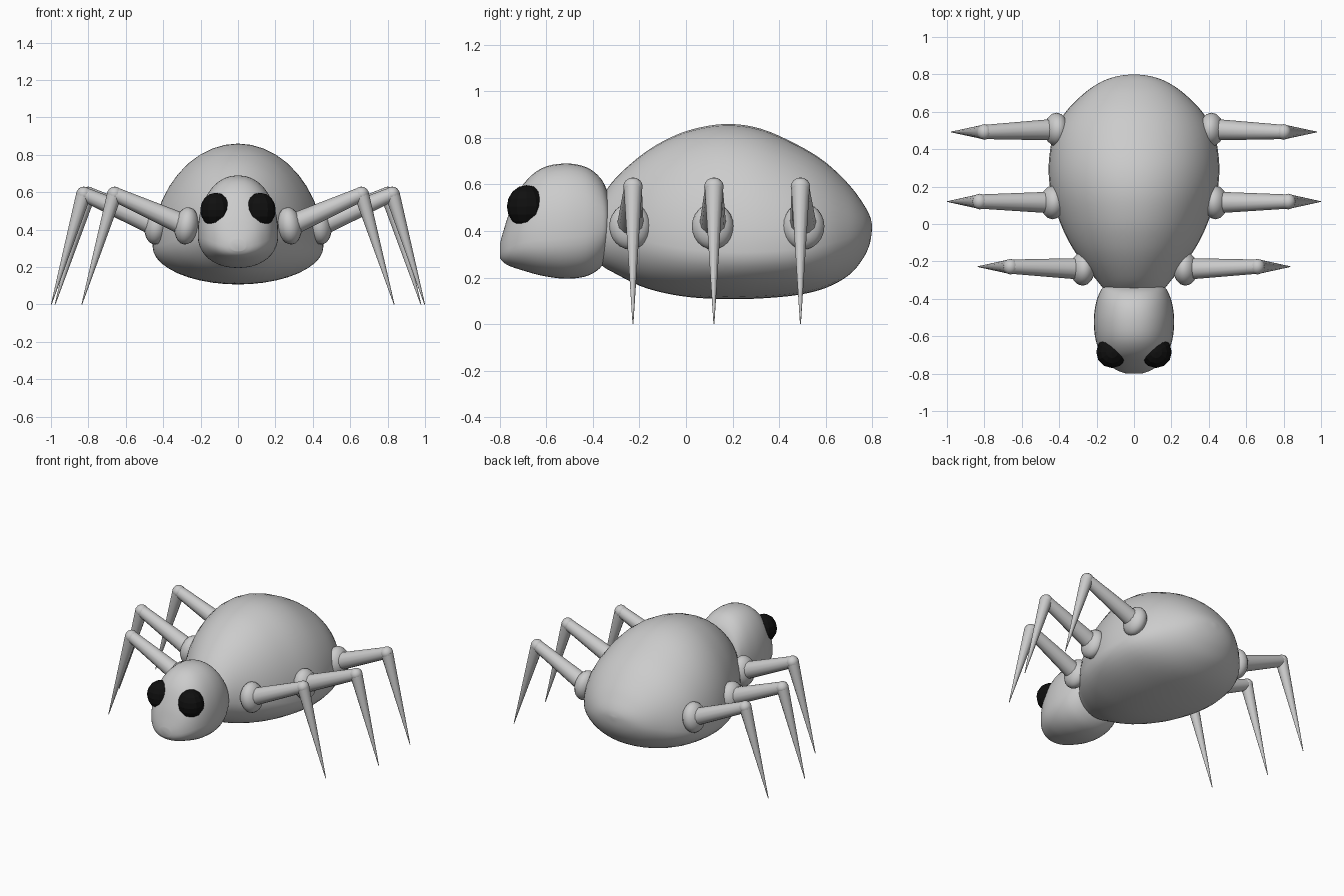
import bpy, bmesh, math
from mathutils import Vector

if "Cube" in bpy.data.objects:
    bpy.data.objects.remove(bpy.data.objects["Cube"])


def finish(name, bm, smooth=True):
    bmesh.ops.recalc_face_normals(bm, faces=bm.faces[:])
    me = bpy.data.meshes.new(name)
    bm.to_mesh(me)
    bm.free()
    for p in me.polygons:
        p.use_smooth = smooth
    ob = bpy.data.objects.new(name, me)
    bpy.context.collection.objects.link(ob)
    return ob


def spline(a, b, c, d, t):
    return [0.5 * (2 * q + (r - p) * t + (2 * p - 5 * q + 4 * r - s) * t * t
                   + (3 * q - p - 3 * r + s) * t ** 3) for p, q, r, s in zip(a, b, c, d)]


def loft(name, sections, power=2.0, n=40, steps=4):
    """Each section: y, half width, top z, widest z, bottom z."""
    s = [sections[0]] + sections + [sections[-1]]
    rows = [spline(*s[i:i + 4], k / steps) for i in range(len(s) - 3) for k in range(steps)]
    rows.append(sections[-1])
    bm = bmesh.new()
    rings = []
    for y, w, top, mid, bot in rows:
        ring = []
        for k in range(n):
            a = 2 * math.pi * k / n
            c, v = math.cos(a), math.sin(a)
            c = math.copysign(abs(c) ** (2 / power), c)
            v = math.copysign(abs(v) ** (2 / power), v)
            ring.append(bm.verts.new((w * c, y, mid + v * ((top - mid) if v > 0 else (mid - bot)))))
        rings.append(ring)
    for r, q in zip(rings, rings[1:]):
        for k in range(n):
            bm.faces.new((r[k], r[(k + 1) % n], q[(k + 1) % n], q[k]))
    bm.faces.new(rings[0])
    bm.faces.new(rings[-1])
    return finish(name, bm)


def ball(name, loc, size, seg, rings, tilt=0, smooth=True):
    bm = bmesh.new()
    bmesh.ops.create_uvsphere(bm, u_segments=seg, v_segments=rings, radius=1)
    ob = finish(name, bm, smooth)
    ob.location, ob.scale, ob.rotation_euler = loc, size, (0, tilt, 0)
    return ob


def rod(name, p, q, r1, r2):
    p, q = Vector(p), Vector(q)
    bm = bmesh.new()
    bmesh.ops.create_cone(bm, cap_ends=True, segments=12, radius1=r1, radius2=r2, depth=(q - p).length)
    ob = finish(name, bm)
    ob.location = (p + q) / 2
    ob.rotation_euler = (q - p).to_track_quat('Z', 'Y').to_euler()
    bpy.ops.object.select_all(action='DESELECT')
    ob.select_set(True)
    bpy.context.view_layer.objects.active = ob
    bpy.ops.object.shade_smooth_by_angle(angle=math.radians(40))
    return ob


# Egg-shaped abdomen, narrow at the front
loft("body", [
    (-0.40, 0.10, 0.49, 0.40, 0.30),
    (-0.36, 0.15, 0.55, 0.39, 0.25),
    (-0.30, 0.20, 0.63, 0.38, 0.215),
    (-0.20, 0.28, 0.72, 0.36, 0.165),
    (-0.10, 0.345, 0.785, 0.34, 0.135),
    (0.02, 0.40, 0.835, 0.32, 0.115),
    (0.17, 0.445, 0.86, 0.31, 0.107),
    (0.32, 0.456, 0.84, 0.31, 0.11),
    (0.48, 0.43, 0.77, 0.32, 0.125),
    (0.60, 0.365, 0.695, 0.34, 0.155),
    (0.70, 0.265, 0.60, 0.37, 0.21),
    (0.76, 0.175, 0.52, 0.39, 0.28),
    (0.79, 0.09, 0.465, 0.41, 0.345),
    (0.80, 0.01, 0.425, 0.42, 0.41)])

# Head with a low blunt snout
loft("head", [
    (-0.80, 0.04, 0.345, 0.315, 0.285),
    (-0.785, 0.085, 0.40, 0.32, 0.265),
    (-0.755, 0.13, 0.49, 0.33, 0.248),
    (-0.70, 0.175, 0.60, 0.35, 0.23),
    (-0.62, 0.205, 0.67, 0.36, 0.208),
    (-0.52, 0.215, 0.69, 0.37, 0.195),
    (-0.43, 0.205, 0.675, 0.38, 0.205),
    (-0.37, 0.185, 0.63, 0.40, 0.24),
    (-0.34, 0.165, 0.575, 0.42, 0.29),
    (-0.332, 0.13, 0.53, 0.43, 0.33)], power=2.15)

# Black faceted eyes
black = bpy.data.materials.new("black")
black.diffuse_color = (0.005, 0.005, 0.005, 1)
black.use_nodes = True
black.node_tree.nodes["Principled BSDF"].inputs["Base Color"].default_value = black.diffuse_color
for side, label in ((-1, "left"), (1, "right")):
    eye = ball(label + "_eye", (side * 0.118, -0.685, 0.505), (0.084, 0.085, 0.092), 12, 8, smooth=False)
    eye.data.materials.append(black)

# Three pairs of legs: hip x, hip y, knee x, tip x, tip y
for pair, hx, hy, kx, tx, ty in (("front", 0.275, -0.24, 0.66, 0.835, -0.228),
                                 ("middle", 0.435, 0.115, 0.825, 0.998, 0.12),
                                 ("rear", 0.415, 0.505, 0.80, 0.978, 0.492)):
    for side, label in ((-1, "left"), (1, "right")):
        name = f"{pair}_{label}_"
        knee = (side * kx, ty, 0.59)
        ball(name + "hip", (side * hx, hy, 0.42), (0.065, 0.09, 0.10), 16, 12, tilt=-side * 0.15)
        rod(name + "thigh", (side * hx, hy, 0.42), knee, 0.058, 0.038)
        ball(name + "knee", knee, (0.04, 0.042, 0.04), 12, 8)
        rod(name + "shin", knee, (side * tx, ty, 0), 0.04, 0.002)
